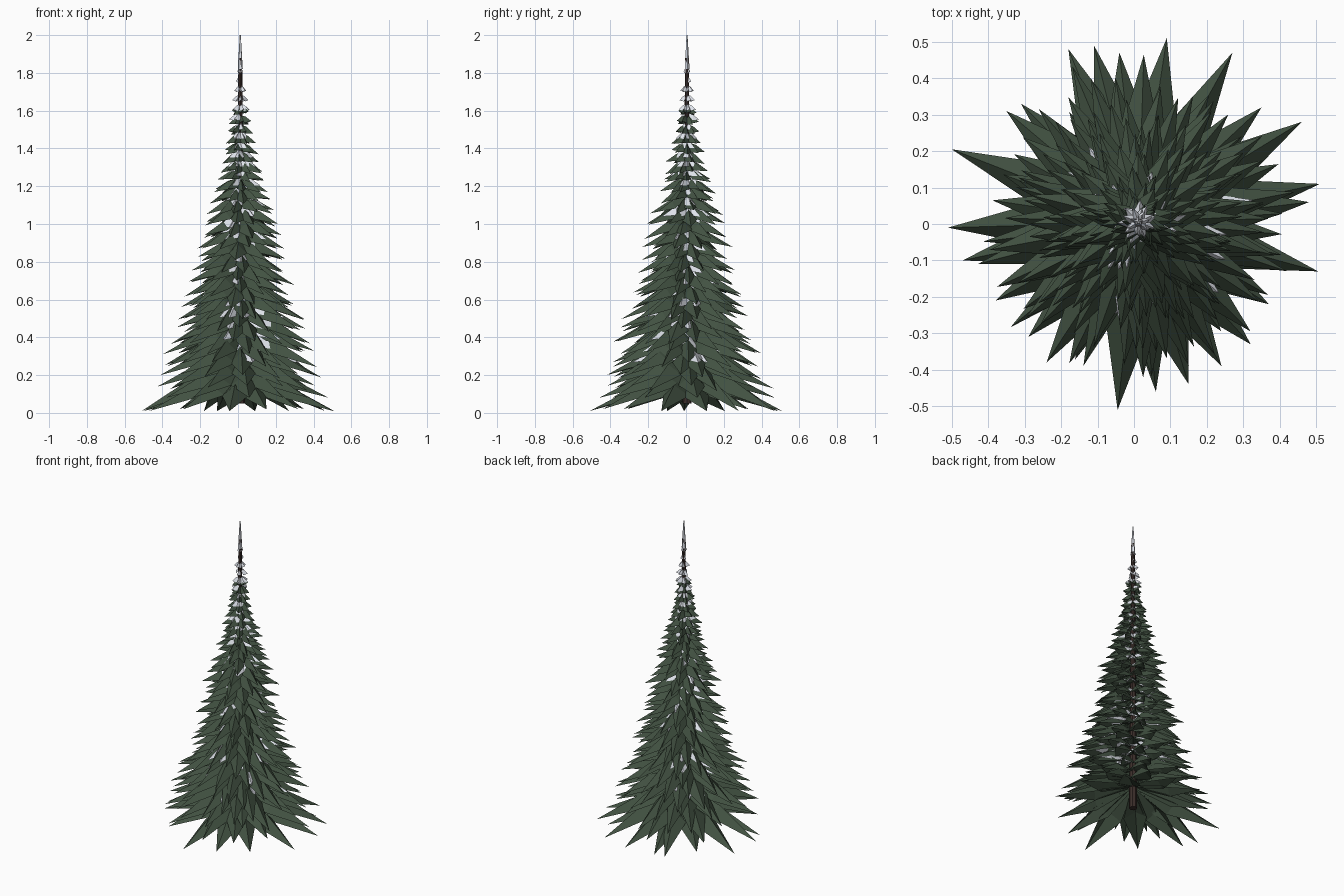
import bpy, bmesh, math, random
from mathutils import Vector

if "Cube" in bpy.data.objects:
    bpy.data.objects.remove(bpy.data.objects["Cube"])

random.seed(7)
CX, CY = 0.012, 0.005


def mat(name, col):
    m = bpy.data.materials.new(name)
    m.diffuse_color = (*col, 1)
    m.use_nodes = True
    m.node_tree.nodes["Principled BSDF"].inputs["Base Color"].default_value = m.diffuse_color
    return m


GREEN = mat("needle_green", (0.055, 0.085, 0.055))
WHITE = mat("snow_white", (0.75, 0.78, 0.84))
BROWN = mat("bark_brown", (0.045, 0.028, 0.024))


def finish(bm, name, m):
    me = bpy.data.meshes.new(name)
    bm.to_mesh(me)
    bm.free()
    me.materials.append(m)
    ob = bpy.data.objects.new(name, me)
    bpy.context.collection.objects.link(ob)
    return ob


def blade(bm, a, r, z_root, z_tip, width, fold):
    """Folded drooping bough: raised ridge, two lower edges, pointed tip."""
    d = Vector((math.cos(a), math.sin(a), 0))
    s = Vector((-d.y, d.x, 0))
    c = Vector((CX, CY, 0))
    drop = z_root - z_tip

    def pt(t, side, k, down=0.0):
        return bm.verts.new(c + d * (r * t) + s * side
                            + Vector((0, 0, z_root - drop * k - down)))
    root, mid = pt(0.04, 0, 0), pt(0.5, 0, 0.28)
    tip = pt(1, 0, 1)
    for sg in (-1, 1):
        e0 = pt(0.06, sg * width * 0.12, 0.05, fold * 0.2)
        e1 = pt(0.46 + random.uniform(-.05, .05), sg * width * 0.5, 0.32, fold)
        for f in ((root, e0, e1, mid), (mid, e1, tip)):
            bm.faces.new(f if sg < 0 else f[::-1])


def lerp_profile(z, pts):
    for (z0, r0), (z1, r1) in zip(pts, pts[1:]):
        if z <= z1:
            return r0 + (r1 - r0) * (z - z0) / (z1 - z0)
    return pts[-1][1]


# tree silhouette: height of the bough tips against reach
OUTLINE = [(0, .51), (.1, .46), (.2, .43), (.3, .41), (.45, .36), (.6, .31),
           (.75, .265), (.9, .24), (1.0, .225), (1.1, .17), (1.2, .145),
           (1.35, .105), (1.5, .07), (1.65, .045), (1.8, .02), (2, .01)]

# trunk
bm = bmesh.new()
bmesh.ops.create_cone(bm, cap_ends=True, segments=8, radius1=.024,
                      radius2=.01, depth=1.83)
bmesh.ops.translate(bm, vec=(CX, CY, .05 + .915), verts=bm.verts)
finish(bm, "trunk", BROWN)

# lowest boughs, two interleaved rings with uneven tips
TIPS = [(-.5, .205), (-.51, -.01), (-.47, -.1), (-.38, -.21), (-.29, -.31),
        (-.24, -.38), (-.045, -.51), (.06, -.46), (.15, -.44), (.24, -.39),
        (.32, -.33), (.37, -.22), (.505, -.13), (.48, .06), (.51, .11),
        (.46, .28), (.35, .32), (.27, .47), (.09, .51), (-.04, .47),
        (-.11, .49), (-.18, .48), (-.31, .33), (-.35, .31)]
green = bmesh.new()
snow = bmesh.new()
for i, (x, y) in enumerate(TIPS):
    x, y = x - CX, y - CY
    r = math.hypot(x, y)
    zt = .01 if r > .49 else .02 + .06 * (i % 2)
    blade(green, math.atan2(y, x), r, .2 + .05 * (i % 2), zt, .14, .05)

# upper tiers of boughs with shorter snow boughs lying between them
z, tier = .13, 0
while z < 1.82:
    reach = lerp_profile(z, OUTLINE)
    n = 13 if z < .8 else (10 if z < 1.3 else 7)
    off = tier * 0.77
    for i in range(n):
        a = off + math.tau * i / n + random.uniform(-.13, .13)
        r = reach * random.uniform(.82, 1.03)
        h = .37 * reach + .015
        zt = z + random.uniform(-.015, .015)
        w = 6.6 * reach / n * random.uniform(.45, .6)
        if z < 1.62:
            blade(green, a, r, z + h, zt, w, .03 + .04 * reach)
        # snow patches
        if z > .15 and random.random() < (.45 if z < 1.2 else .65):
            rs = r * random.uniform(.55, .75) if z < 1.5 else r
            blade(snow, a + random.uniform(-.2, .2), rs, z + h + .012,
                  z + h * .42, w * 1.05, .025 + .06 * reach)
    z += .062 if z < 1.1 else .052
    tier += 1
finish(green, "boughs", GREEN)
finish(snow, "snow_on_boughs", WHITE)

# snowy top spike
bm = bmesh.new()
bmesh.ops.create_cone(bm, cap_ends=True, segments=5, radius1=.014,
                      radius2=.003, depth=.18)
bmesh.ops.translate(bm, vec=(CX, CY, 1.91), verts=bm.verts)
finish(bm, "top_spike", WHITE)
